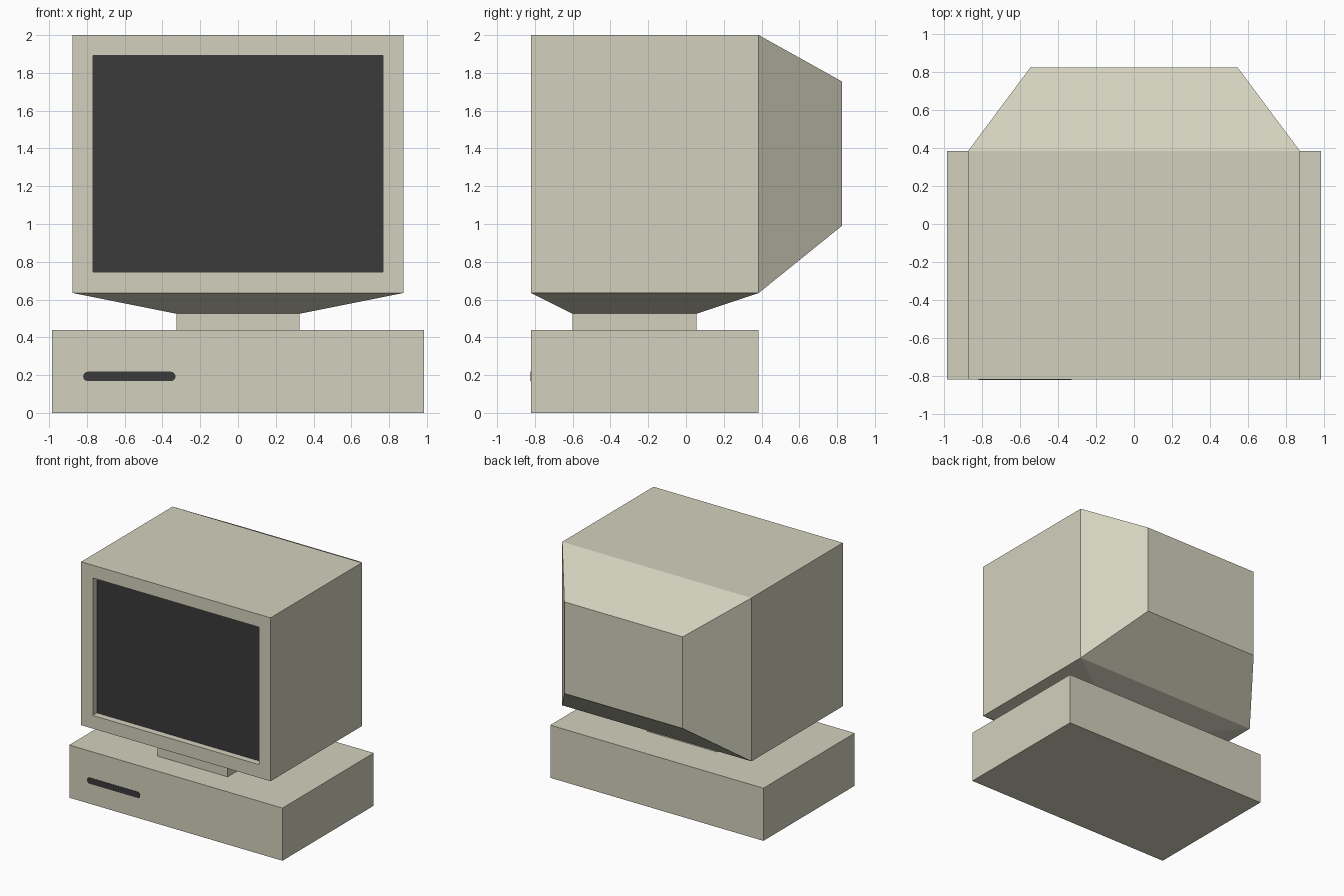
import bpy, bmesh, math
from mathutils import Vector

if "Cube" in bpy.data.objects:
    bpy.data.objects.remove(bpy.data.objects["Cube"])


def material(name, rgb):
    m = bpy.data.materials.new(name)
    m.diffuse_color = (*rgb, 1.0)
    m.use_nodes = True
    m.node_tree.nodes["Principled BSDF"].inputs["Base Color"].default_value = m.diffuse_color
    return m


beige = material("beige plastic", (0.651, 0.638, 0.509))
dark = material("dark glass", (0.043, 0.043, 0.043))


def make_object(name, bm, mats):
    bmesh.ops.recalc_face_normals(bm, faces=bm.faces[:])
    mesh = bpy.data.meshes.new(name)
    bm.to_mesh(mesh)
    bm.free()
    for m in mats:
        mesh.materials.append(m)
    ob = bpy.data.objects.new(name, mesh)
    bpy.context.collection.objects.link(ob)
    return ob


def loft(name, sections, axis, mats, cap_start=True, cap_end=True):
    """Skin rectangles (position, half_width, low, high) along 'y' or 'z'.
    The starting cap takes the last material."""
    bm = bmesh.new()
    rings = []
    for pos, w, lo, hi in sections:
        corners = [(-w, lo), (w, lo), (w, hi), (-w, hi)]
        rings.append([bm.verts.new((a, pos, b) if axis == 'y' else (a, b, pos))
                      for a, b in corners])
    for r0, r1 in zip(rings, rings[1:]):
        for i in range(4):
            j = (i + 1) % 4
            bm.faces.new((r0[i], r0[j], r1[j], r1[i]))
    if cap_start:
        bm.faces.new(rings[0]).material_index = len(mats) - 1
    if cap_end:
        bm.faces.new(rings[-1])
    return make_object(name, bm, mats)


FRONT, BACK = -0.82, 0.385

# Computer case
loft("computer_case", [(0.0, 0.985, FRONT, BACK), (0.44, 0.985, FRONT, BACK)],
     'z', [beige])

# Neck flaring out into the underside of the monitor
loft("monitor_stand", [(0.44, 0.325, -0.60, 0.055),
                       (0.525, 0.325, -0.60, 0.055),
                       (0.635, 0.875, FRONT, BACK)],
     'z', [beige], cap_start=False, cap_end=False)

# Monitor: recessed screen, bezel, body, tapered rear
loft("monitor", [(FRONT + 0.055, 0.768, 0.745, 1.893),
                 (FRONT, 0.768, 0.745, 1.893),
                 (FRONT, 0.875, 0.635, 2.0),
                 (BACK, 0.875, 0.635, 2.0),
                 (0.825, 0.547, 0.99, 1.755)],
     'y', [beige, dark])

# Disk slot: thin plate with rounded ends
bm = bmesh.new()
radius, z, steps = 0.025, 0.193, 6
outline = []
for cx, start in ((-0.355, -90), (-0.795, 90)):
    for k in range(steps + 1):
        a = math.radians(start + 180 * k / steps)
        outline.append(bm.verts.new((cx + radius * math.cos(a), FRONT - 0.003,
                                     z + radius * math.sin(a))))
face = bm.faces.new(outline)
side = bmesh.ops.extrude_face_region(bm, geom=[face])
bmesh.ops.translate(bm, vec=Vector((0, 0.004, 0)),
                    verts=[v for v in side["geom"] if isinstance(v, bmesh.types.BMVert)])
make_object("disk_slot", bm, [dark])
